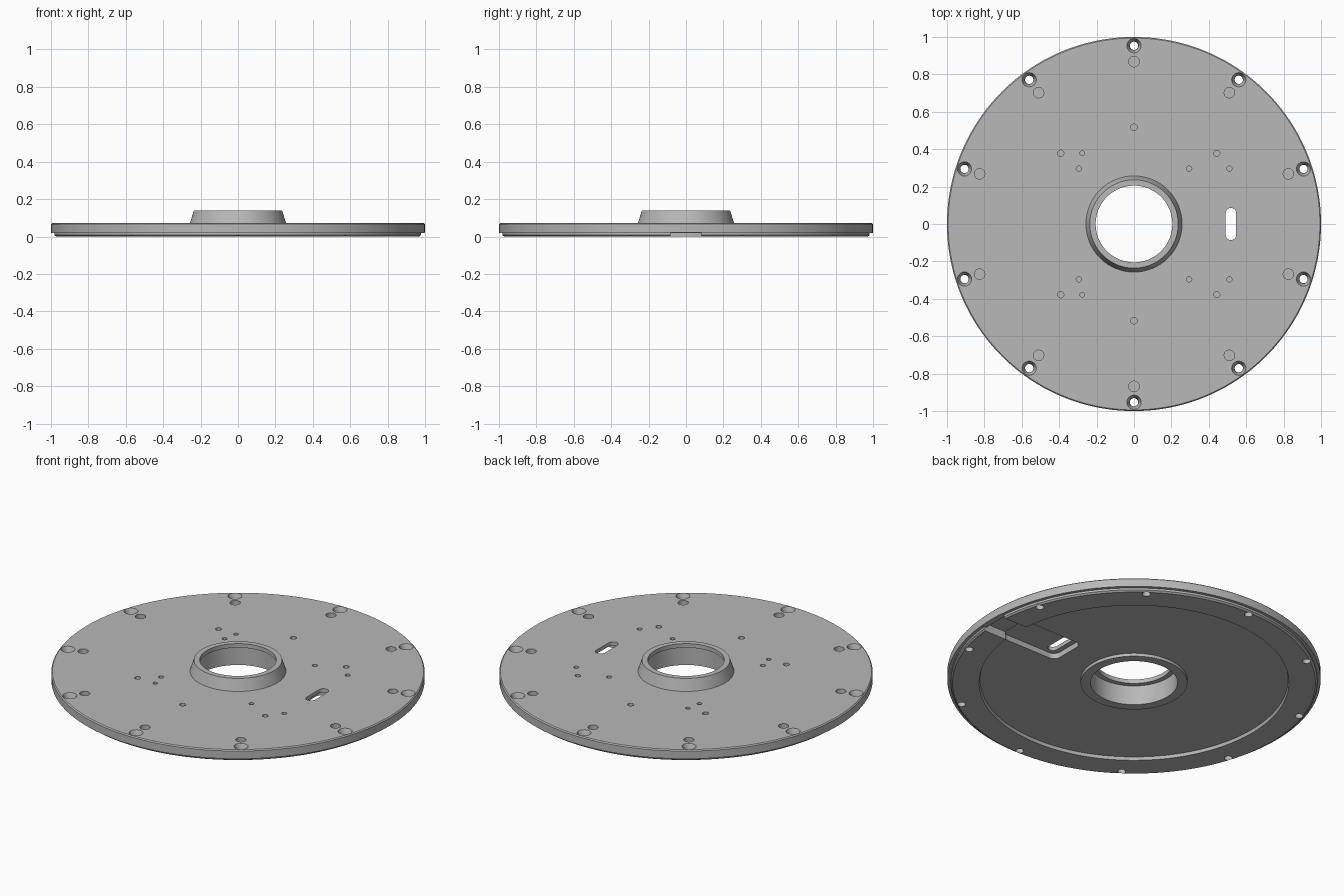
import bpy, bmesh, math
from mathutils import Vector

if "Cube" in bpy.data.objects:
    bpy.data.objects.remove(bpy.data.objects["Cube"], do_unlink=True)

grey = bpy.data.materials.new("plain_grey")
grey.use_nodes = True
GREY = (0.48, 0.48, 0.48, 1)
grey.diffuse_color = GREY
grey.node_tree.nodes["Principled BSDF"].inputs["Base Color"].default_value = GREY


def finish(bm, name):
    bmesh.ops.recalc_face_normals(bm, faces=bm.faces)
    mesh = bpy.data.meshes.new(name)
    bm.to_mesh(mesh)
    bm.free()
    ob = bpy.data.objects.new(name, mesh)
    bpy.context.collection.objects.link(ob)
    mesh.materials.append(grey)
    return ob


def lathe(bm, profile, n, centre=(0, 0), ring=False):
    """Revolve (radius, z) points; ring closes the profile, otherwise both ends are capped."""
    loops = []
    for r, z in profile:
        loops.append([bm.verts.new((centre[0] + r * math.cos(math.tau * i / n),
                                    centre[1] + r * math.sin(math.tau * i / n), z)) for i in range(n)])
    pairs = list(zip(loops, loops[1:]))
    if ring:
        pairs.append((loops[-1], loops[0]))
    else:
        bm.faces.new(loops[0])
        bm.faces.new(loops[-1])
    for a, b in pairs:
        for i in range(n):
            j = (i + 1) % n
            bm.faces.new((a[i], a[j], b[j], b[i]))


def rounded_block(name, x0, x1, half_y, z0, z1, radius, steps=8):
    """Upright prism with a rounded rectangular outline."""
    bm = bmesh.new()
    outline = []
    corners = ((x1, half_y, -1, -1), (x0, half_y, 1, -1), (x0, -half_y, 1, 1), (x1, -half_y, -1, 1))
    for k, (x, y, sx, sy) in enumerate(corners):
        for s in range(steps + 1):
            a = math.pi / 2 * (k + s / steps)
            outline.append((x + sx * radius + radius * math.cos(a),
                            y + sy * radius + radius * math.sin(a)))
    base = bm.faces.new([bm.verts.new((x, y, z0)) for x, y in outline])
    top = bmesh.ops.extrude_face_region(bm, geom=[base])
    verts = [g for g in top["geom"] if isinstance(g, bmesh.types.BMVert)]
    bmesh.ops.translate(bm, verts=verts, vec=Vector((0, 0, z1 - z0)))
    return finish(bm, name)


# Disc with central hub, stepped rim, recessed underside and bore lip
TOP = 0.072
bm = bmesh.new()
lathe(bm, [(0.233, 0.0), (0.286, 0.0), (0.286, 0.018), (0.825, 0.018), (0.83, 0.0),
           (0.972, 0.0), (0.982, 0.008), (0.982, 0.02), (1.0, 0.02), (1.0, 0.066),
           (0.994, TOP), (0.257, TOP), (0.236, 0.139), (0.205, 0.139),
           (0.205, 0.115), (0.233, 0.115)], 160, ring=True)
plate = finish(bm, "round_base_plate")

# Hole cutters
bm = bmesh.new()
for k in range(10):
    a = math.radians(18 + 36 * k)
    c, s = math.cos(a), math.sin(a)
    # countersunk rim bolt hole and the blind hole beside it
    lathe(bm, [(0.022, -0.05), (0.022, 0.035), (0.038, TOP), (0.038, 0.12)], 32, (0.953 * c, 0.953 * s))
    lathe(bm, [(0.028, 0.045), (0.028, 0.12)], 32, (0.868 * c, 0.868 * s))
small = ((0, 0.517, 0.017), (-0.392, 0.378, 0.017), (-0.277, 0.378, 0.013), (-0.295, 0.296, 0.014),
         (0.295, 0.296, 0.014), (0.443, 0.378, 0.016), (0.51, 0.296, 0.014))
for x, y, r in small:
    for side in (1, -1):
        lathe(bm, [(r, 0.045), (r, 0.12)], 24, (x, side * y))
holes = finish(bm, "hole_cutter")

# Cable slot, underside pocket, channel and rim notch
cutters = [
    holes,
    rounded_block("pocket_cutter", 0.46, 0.83, 0.11, -0.05, 0.05, 0.04),
    rounded_block("channel_cutter", 0.78, 0.965, 0.085, -0.05, 0.0455, 0.006),
    rounded_block("notch_cutter", 0.93, 1.1, 0.083, -0.05, 0.0205, 0.005),
    rounded_block("slot_cutter", 0.49, 0.546, 0.086, -0.06, 0.12, 0.0279),
]
bpy.ops.object.select_all(action="DESELECT")
bpy.context.view_layer.objects.active = plate
plate.select_set(True)
for cutter in cutters:
    cutter.hide_render = True
    mod = plate.modifiers.new(cutter.name, "BOOLEAN")
    mod.operation = "DIFFERENCE"
    mod.solver = "EXACT"
    mod.object = cutter
    bpy.ops.object.modifier_apply(modifier=mod.name)
    bpy.data.objects.remove(cutter, do_unlink=True)

bpy.ops.object.shade_smooth_by_angle(angle=math.radians(30))
